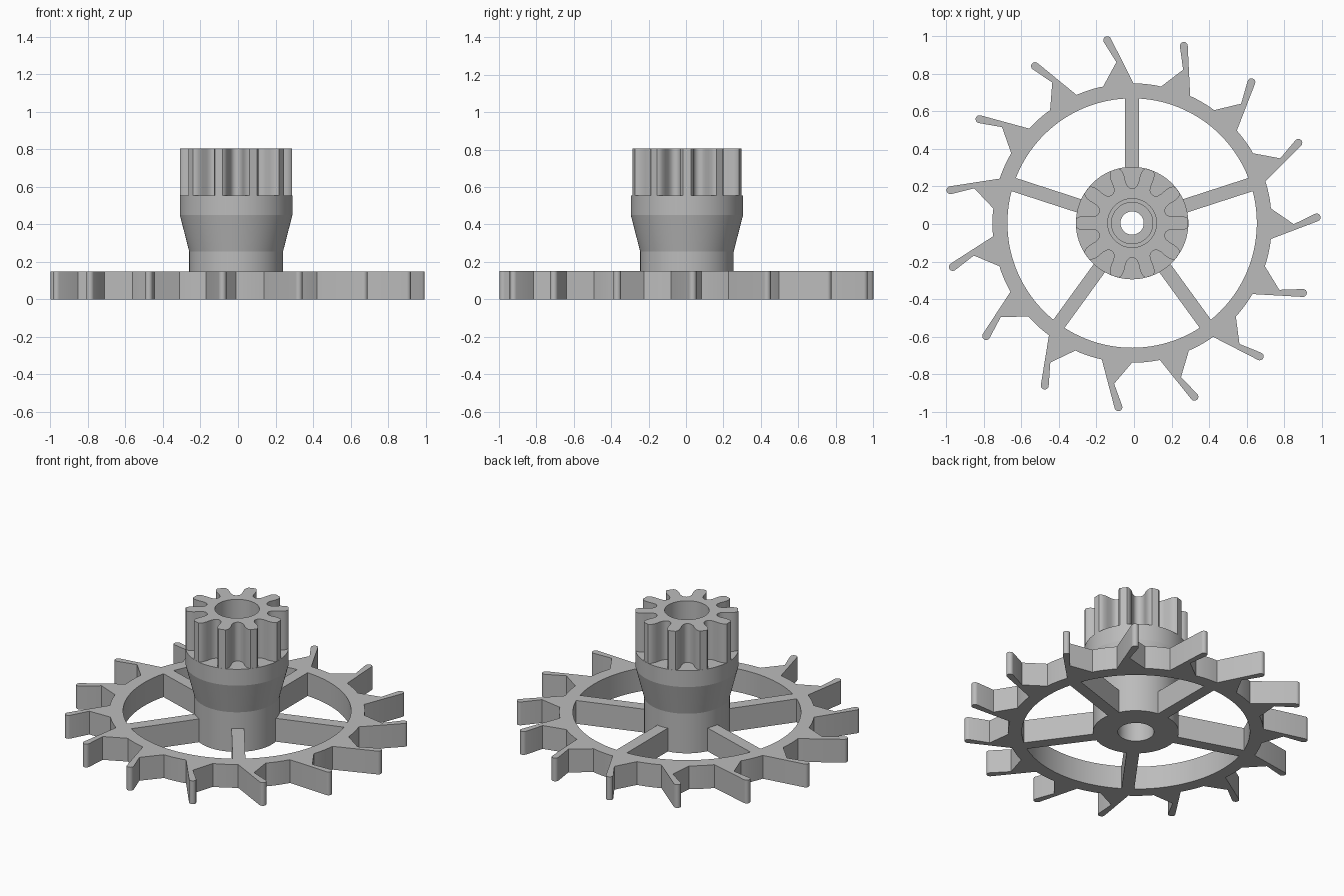
import bpy, bmesh
from math import radians, sin, cos, pi, atan2, asin
from mathutils import Matrix, Vector

cube = bpy.data.objects.get("Cube")
if cube:
    bpy.data.objects.remove(cube)

CENTRE = Vector((-0.01, 0.005, 0))

grey = bpy.data.materials.new("plain_grey")
grey.use_nodes = True
grey.diffuse_color = (0.5, 0.5, 0.5, 1)
grey.node_tree.nodes["Principled BSDF"].inputs["Base Color"].default_value = (0.5, 0.5, 0.5, 1)


def arc(r, a0, a1, n, centre=(0, 0)):
    """Points along an arc from angle a0 to a1 (radians)."""
    angles = [a0 + (a1 - a0) * i / n for i in range(n + 1)]
    return [Vector((centre[0] + r * cos(a), centre[1] + r * sin(a))) for a in angles]


def circle(r, n=96):
    return arc(r, 0, 2 * pi, n)[:-1]


def turn(points, angle):
    rot = Matrix.Rotation(angle, 2)
    return [rot @ Vector(p) for p in points]


def finish(name, bm, angle=30):
    """Clean the mesh, add it to the scene and shade it."""
    bmesh.ops.remove_doubles(bm, verts=bm.verts, dist=0.0001)
    bmesh.ops.recalc_face_normals(bm, faces=bm.faces)
    mesh = bpy.data.meshes.new(name)
    bm.to_mesh(mesh)
    bm.free()
    mesh.materials.append(grey)
    obj = bpy.data.objects.new(name, mesh)
    obj.location = CENTRE
    bpy.context.collection.objects.link(obj)
    bpy.ops.object.select_all(action='DESELECT')
    obj.select_set(True)
    bpy.context.view_layer.objects.active = obj
    bpy.ops.object.shade_smooth_by_angle(angle=radians(angle))
    return obj


def plate(name, loops, z0, z1):
    """Extrude a flat outline with holes between two heights."""
    curve = bpy.data.curves.new(name + "_outline", 'CURVE')
    curve.dimensions = '2D'
    curve.fill_mode = 'BOTH'
    curve.extrude = (z1 - z0) / 2
    for loop in loops:
        spline = curve.splines.new('POLY')
        spline.points.add(len(loop) - 1)
        for point, co in zip(spline.points, loop):
            point.co = (co.x, co.y, 0, 1)
        spline.use_cyclic_u = True
    temp = bpy.data.objects.new(name + "_outline", curve)
    bpy.context.collection.objects.link(temp)
    graph = bpy.context.evaluated_depsgraph_get()
    mesh = bpy.data.meshes.new_from_object(temp.evaluated_get(graph))
    bm = bmesh.new()
    bm.from_mesh(mesh)
    bmesh.ops.translate(bm, verts=bm.verts, vec=(0, 0, (z0 + z1) / 2))
    bpy.data.objects.remove(temp)
    bpy.data.curves.remove(curve)
    bpy.data.meshes.remove(mesh)
    return finish(name, bm)


# Toothed wheel: hooked teeth with rounded tips
TEETH, ROOT = 15, 0.745
trail_root, lead_root = Vector((0.74, -0.085)), Vector((0.74, 0.078))
tooth = [trail_root] + arc(0.021, radians(-68), radians(114), 8, (0.984, 0.03))
tooth += [Vector((0.862, -0.006)), lead_root]
start = atan2(lead_root.y, lead_root.x)
end = atan2(trail_root.y, trail_root.x) + 2 * pi / TEETH
tooth += arc(ROOT, start, end, 6)[1:-1]
outline = [p for k in range(TEETH) for p in turn(tooth, 2 * pi * k / TEETH)]

# Five windows leave five straight spokes
SPOKES, HALF = 5, 0.037
windows = []
for k in range(SPOKES):
    mid = radians(54) + 2 * pi * k / SPOKES
    half_turn = pi / SPOKES
    outer = half_turn - asin(HALF / 0.665)
    inner = half_turn - asin(HALF / 0.245)
    windows.append(arc(0.665, mid - outer, mid + outer, 24)
                   + arc(0.245, mid + inner, mid - inner, 10))
plate("toothed_wheel", [outline, circle(0.232)] + windows, 0, 0.15)

# Flared hub with a stepped bore, turned from a profile
profile = [(0.25, 0), (0.25, 0.255), (0.30, 0.45), (0.30, 0.555), (0.13, 0.555),
           (0.13, 0.45), (0.11, 0.45), (0.11, 0.36), (0.062, 0.36), (0.062, 0.26),
           (0.106, 0.26), (0.106, 0)]
bm = bmesh.new()
ring = [bm.verts.new((r, 0, z)) for r, z in profile]
edges = [bm.edges.new((ring[i - 1], ring[i])) for i in range(len(ring))]
bmesh.ops.spin(bm, geom=ring + edges, cent=(0, 0, 0), axis=(0, 0, 1),
               angle=2 * pi, steps=96, use_merge=True)
finish("hub", bm, 12)

# Pinion with ten rounded teeth
PINION = 10
flank = [(0.185, 18), (0.188, 14), (0.199, 10.8), (0.22, 9), (0.25, 8.6),
         (0.275, 7.6), (0.291, 6), (0.30, 4)]
half = [(r, radians(-a)) for r, a in flank]
lobe = half + [(r, -a) for r, a in reversed(half[1:])]
lobe = [Vector((r * cos(a), r * sin(a))) for r, a in lobe]
teeth = [p for k in range(PINION) for p in turn(lobe, 2 * pi * k / PINION)]
plate("pinion", [teeth, circle(0.13)], 0.555, 0.805)
